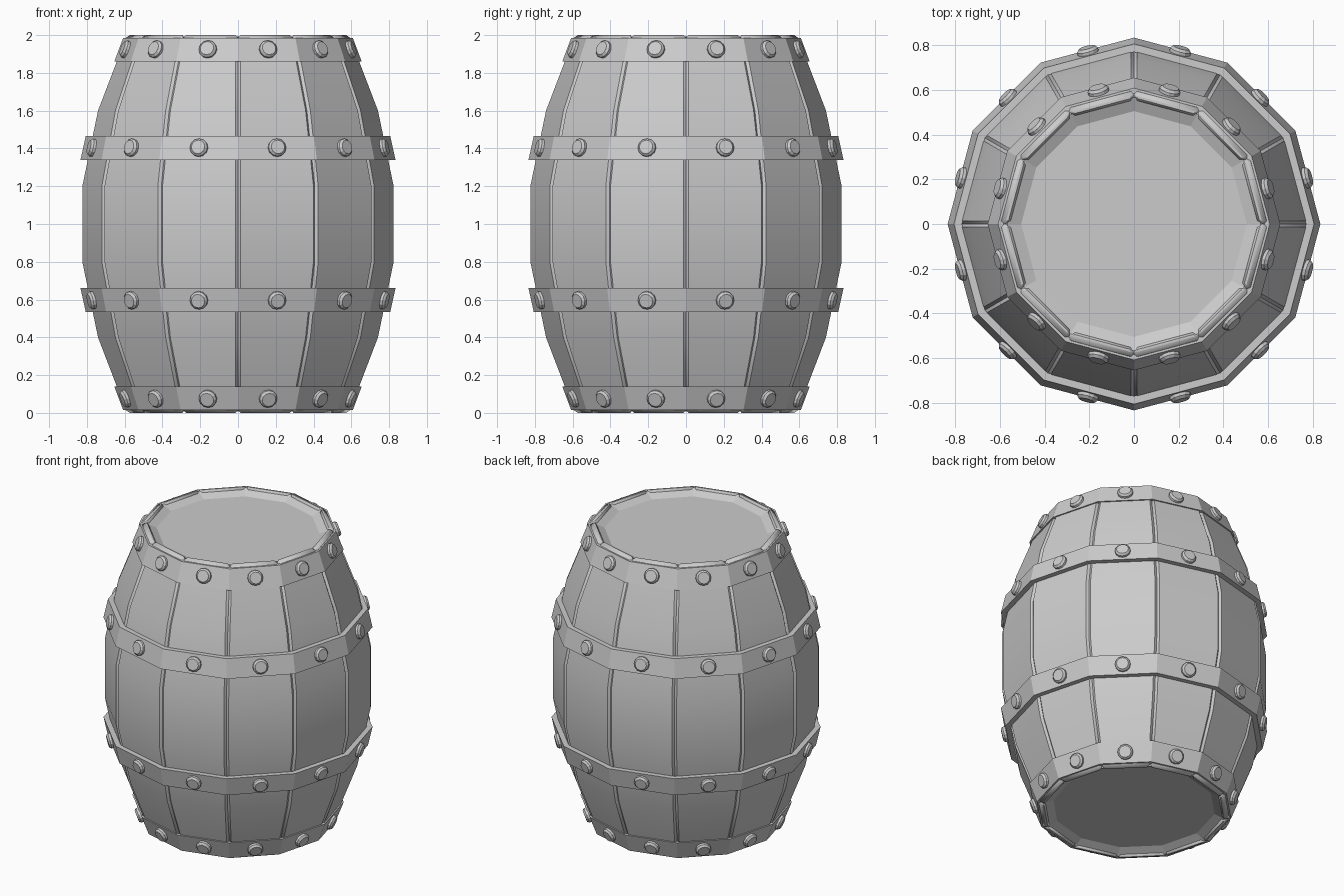
import bpy, bmesh
from math import cos, sin, pi, radians, atan2
from mathutils import Vector, Matrix

if "Cube" in bpy.data.objects:
    bpy.data.objects.remove(bpy.data.objects["Cube"])

SIDES = 12
STEP = 2 * pi / SIDES


def polar(r, a, z):
    return Vector((r * cos(a), r * sin(a), z))


def finish(name, bm):
    bmesh.ops.recalc_face_normals(bm, faces=bm.faces)
    me = bpy.data.meshes.new(name)
    bm.to_mesh(me)
    bm.free()
    ob = bpy.data.objects.new(name, me)
    bpy.context.collection.objects.link(ob)
    return ob


def smooth(ob, angle):
    bpy.ops.object.select_all(action='DESELECT')
    ob.select_set(True)
    bpy.context.view_layer.objects.active = ob
    bpy.ops.object.shade_smooth_by_angle(angle=radians(angle))


# Staves: twelve bowed planks, bevelled so that grooves form between them
half = [(0.592, 0.0), (0.745, 0.4), (0.828, 0.8)]
profile = half + [(r, 2 - z) for r, z in reversed(half)]
THICK = 0.042
bm = bmesh.new()
for i in range(SIDES):
    a, b = i * STEP, (i + 1) * STEP
    rings = [[bm.verts.new(polar(r - t, ang, z))
              for t, ang in ((0, a), (0, b), (THICK, b), (THICK, a))]
             for r, z in profile]
    for lo, hi in zip(rings, rings[1:]):
        for k in range(4):
            n = (k + 1) % 4
            bm.faces.new((lo[k], lo[n], hi[n], hi[k]))
    bm.faces.new(rings[0])
    bm.faces.new(rings[-1])
staves = finish("staves", bm)
bev = staves.modifiers.new("edge_bevel", 'BEVEL')
bev.width = 0.015
bev.segments = 1
bev.limit_method = 'ANGLE'
bev.angle_limit = radians(40)
smooth(staves, 25)


# Hoops: twelve-sided tapered bands
def hoop(name, z_wide, z_narrow, r_wide, r_narrow, thick):
    section = [(r_wide, z_wide), (r_narrow, z_narrow),
               (r_narrow - thick, z_narrow), (r_wide - thick, z_wide)]
    bm = bmesh.new()
    rings = [[bm.verts.new(polar(r, i * STEP, z)) for r, z in section]
             for i in range(SIDES)]
    for i in range(SIDES):
        p, q = rings[i], rings[(i + 1) % SIDES]
        for k in range(4):
            n = (k + 1) % 4
            bm.faces.new((p[k], q[k], q[n], p[n]))
    finish(name, bm)


# Rivets: one on the centre of each hoop face, square to the sloping band
def rivets(name, z_wide, z_narrow, r_wide, r_narrow):
    bm = bmesh.new()
    apothem = cos(STEP / 2)
    tilt = atan2((r_wide - r_narrow) * apothem, abs(z_narrow - z_wide))
    up = 1 if z_narrow > z_wide else -1
    r, z = (r_wide + r_narrow) / 2 * apothem, (z_wide + z_narrow) / 2
    for i in range(SIDES):
        ang = (i + 0.5) * STEP
        normal = polar(cos(tilt), ang, up * sin(tilt))
        rot = normal.to_track_quat('Z', 'Y').to_matrix().to_4x4()
        base = Matrix.Translation(polar(r, ang, z)) @ rot
        for r1, r2, h0, h1 in ((0.048, 0.048, -0.01, 0.014),
                               (0.048, 0.037, 0.014, 0.026)):
            bmesh.ops.create_cone(
                bm, cap_ends=(r2 < r1), segments=12, radius1=r1, radius2=r2,
                depth=h1 - h0,
                matrix=base @ Matrix.Translation((0, 0, (h0 + h1) / 2)))
    bmesh.ops.remove_doubles(bm, verts=bm.verts, dist=0.0005)
    finish(name, bm)


for label, zw, zn, rw, rn in (("end", 1.86, 1.985, 0.655, 0.608),
                              ("middle", 1.34, 1.465, 0.834, 0.806)):
    for side, flip in (("upper", False), ("lower", True)):
        z0, z1 = (2 - zw, 2 - zn) if flip else (zw, zn)
        hoop(f"{side}_{label}_hoop", z0, z1, rw, rn, 0.036)
        rivets(f"{side}_{label}_rivets", z0, z1, rw, rn)

# Heads: shallow dished lids at both ends
for name, z_rim, z_floor in (("top_head", 1.992, 1.962),
                             ("bottom_head", 0.008, 0.038)):
    bm = bmesh.new()
    rim = [bm.verts.new(polar(0.568, i * STEP, z_rim)) for i in range(SIDES)]
    floor = [bm.verts.new(polar(0.505, i * STEP, z_floor)) for i in range(SIDES)]
    for i in range(SIDES):
        n = (i + 1) % SIDES
        bm.faces.new((rim[i], rim[n], floor[n], floor[i]))
    bm.faces.new(floor)
    ob = finish(name, bm)
    # Face the dish outwards
    up = 1 if z_rim > 1 else -1
    if ob.data.polygons[SIDES].normal.z * up < 0:
        ob.data.flip_normals()
